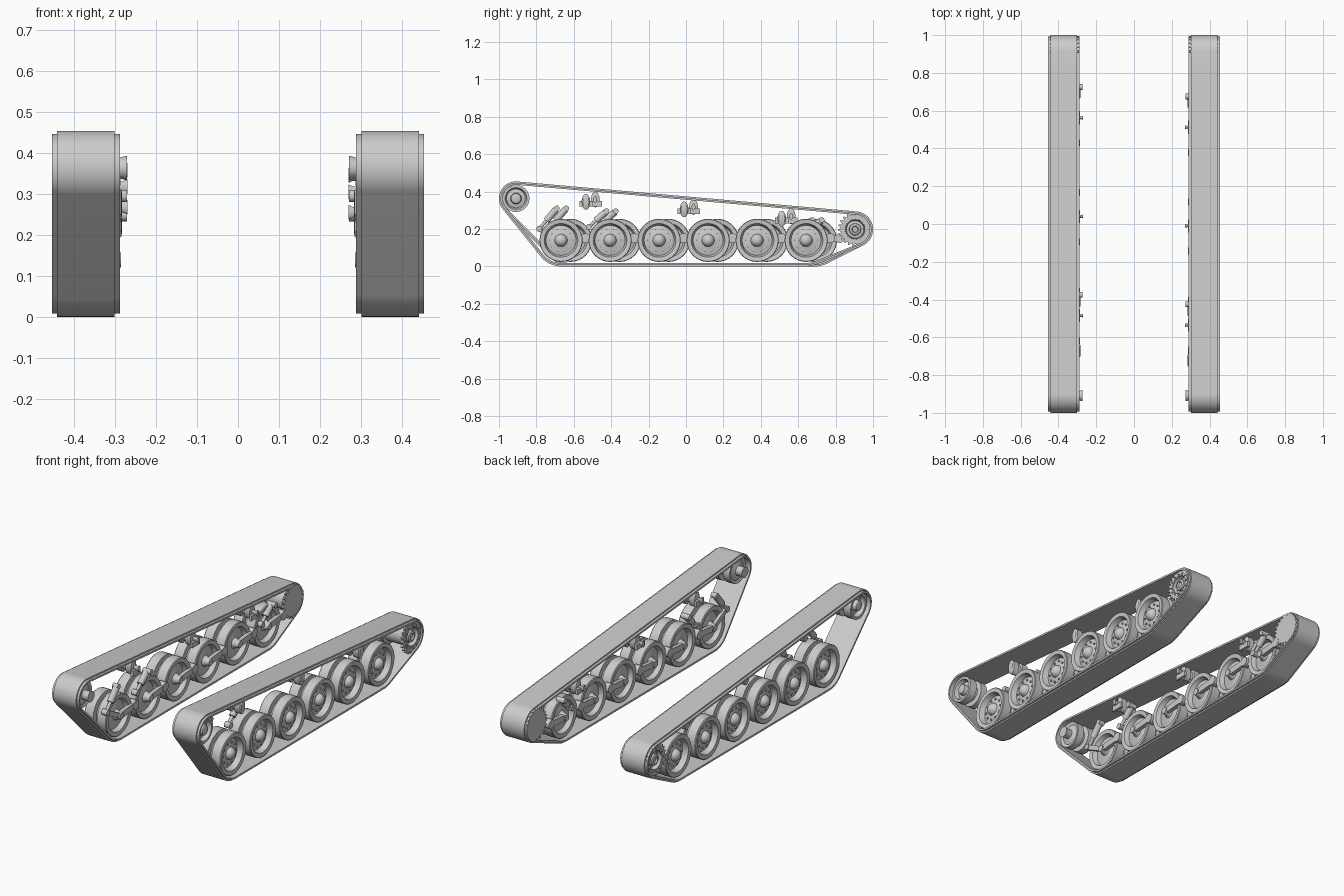
import bpy, bmesh, math
from mathutils import Vector, Matrix
from mathutils.geometry import convex_hull_2d

cube = bpy.data.objects.get("Cube")
if cube:
    bpy.data.objects.remove(cube)

steel = bpy.data.materials.new("plain_grey_steel")
steel.use_nodes = True
GREY = (0.6, 0.6, 0.6, 1)
steel.diffuse_color = GREY
steel.node_tree.nodes["Principled BSDF"].inputs["Base Color"].default_value = GREY

MID = 0.3715          # distance of each track's centre plane from the middle
TAU = 2 * math.pi


def finish(name, bm, angle=35):
    bmesh.ops.remove_doubles(bm, verts=bm.verts, dist=1e-5)
    bmesh.ops.recalc_face_normals(bm, faces=bm.faces)
    mesh = bpy.data.meshes.new(name)
    bm.to_mesh(mesh)
    bm.free()
    mesh.materials.append(steel)
    ob = bpy.data.objects.new(name, mesh)
    bpy.context.collection.objects.link(ob)
    bpy.ops.object.select_all(action='DESELECT')
    ob.select_set(True)
    bpy.context.view_layer.objects.active = ob
    bpy.ops.object.shade_smooth_by_angle(angle=math.radians(angle))
    return ob


def loft(name, rings, wrap):
    """Skin a closed series of cross-sections; wrap closes each section too."""
    bm = bmesh.new()
    rows = [[bm.verts.new(p) for p in ring] for ring in rings]
    n = len(rows[0])
    for i, a in enumerate(rows):
        b = rows[(i + 1) % len(rows)]
        for j in range(n if wrap else n - 1):
            k = (j + 1) % n
            bm.faces.new((a[j], a[k], b[k], b[j]))
    return finish(name, bm)


def lathe(name, side, y, z, profile, seg=40, squash=1.0):
    """Turn (outward offset, radius) points about a sideways axle."""
    rings = []
    for i in range(seg):
        c, s = math.cos(TAU * i / seg), math.sin(TAU * i / seg)
        rings.append([(side * (MID + u), y + r * c * squash, z + r * s) for u, r in profile])
    return loft(name, rings, False)


def axle(name, side, y, z, u0, u1, r, seg=16):
    return lathe(name, side, y, z, [(u0, 0), (u0, r), (u1, r), (u1, 0)], seg)


def rod(name, p, q, r, seg=16):
    p, q = Vector(p), Vector(q)
    turn = (q - p).to_track_quat('Z', 'Y').to_matrix().to_4x4()
    bm = bmesh.new()
    bmesh.ops.create_cone(bm, cap_ends=True, segments=seg, radius1=r, radius2=r,
                          depth=(q - p).length,
                          matrix=Matrix.Translation((p + q) / 2) @ turn)
    return finish(name, bm)


def bar(name, p, q, width, height):
    """Rectangular bar between two points in a plane of constant x."""
    p, q = Vector(p), Vector(q)
    d = q - p
    bm = bmesh.new()
    bmesh.ops.create_cube(bm, size=1, matrix=Matrix.Translation((p + q) / 2)
                          @ Matrix.Rotation(math.atan2(d.z, d.y), 4, 'X')
                          @ Matrix.Diagonal((width, d.length, height, 1)))
    return finish(name, bm)


def bolts(name, side, y, z, u, radius, count, size):
    bm = bmesh.new()
    for i in range(count):
        a = TAU * i / count
        place = Matrix.Translation((side * (MID + u), y + radius * math.cos(a),
                                    z + radius * math.sin(a)))
        bmesh.ops.create_cone(bm, cap_ends=True, segments=6, radius1=size, radius2=size,
                              depth=0.014, matrix=place @ Matrix.Rotation(TAU / 4, 4, 'Y'))
    return finish(name, bm)


def belt(name, side, circles):
    """Stepped band stretched around the wheels."""
    samples = [(y, z, r, TAU * i / 128) for y, z, r in circles for i in range(128)]
    hull = convex_hull_2d([(y + r * math.cos(a), z + r * math.sin(a))
                           for y, z, r, a in samples])
    half = [(0.07, 0), (0.07, 0.008), (0.083, 0.008), (0.083, 0.018)]
    section = half + [(-u, d) for u, d in reversed(half)]
    rings = []
    for i in hull:
        y, z, r, a = samples[i]
        rings.append([(side * (MID + u), y + (r - d) * math.cos(a),
                       z + (r - d) * math.sin(a)) for u, d in section])
    return loft(name, rings, True)


def gear(name, side, y, z, u0, u1, inner, root, tip, teeth):
    rings = []
    for i in range(teeth * 4):
        a = TAU * i / (teeth * 4)
        r = tip if i % 4 < 2 else root
        c, s = math.cos(a), math.sin(a)
        rings.append([(side * (MID + u), y + q * c, z + q * s)
                      for u, q in ((u0, inner), (u0, r), (u1, r), (u1, inner))])
    return loft(name, rings, True)


WHEEL = [(-.086, 0), (-.086, .018), (-.064, .022), (-.05, .03), (-.04, .08), (-.065, .09),
         (-.068, .112), (-.064, .115), (-.012, .115), (-.012, .085), (.012, .085),
         (.012, .115), (.064, .115), (.068, .112), (.065, .09), (.035, .08), (.045, .034),
         (.058, .03), (.068, .022), (.074, .01), (.074, 0)]
IDLER = [(-.1, 0), (-.1, .03), (-.085, .026), (-.06, .026), (-.05, .055), (-.055, .072),
         (-.015, .072), (-.012, .045), (.012, .045), (.015, .072), (.06, .072), (.06, .058),
         (.035, .05), (.04, .03), (.062, .026), (.066, .018), (.066, 0)]
DRUM = [(-.082, 0), (-.082, .072), (-.06, .072), (-.055, .055), (.05, .055), (.058, .068),
        (.076, .068), (.076, .054), (.05, .046), (.052, .032), (.07, .03), (.074, .018),
        (.066, .014), (.066, 0)]
ROLLER = [(-.102, 0), (-.102, .018), (-.09, .013), (-.07, .013), (-.066, .042), (-.03, .042),
          (-.028, .025), (-.008, .025), (-.006, .042), (.03, .042), (.036, .03), (.036, 0)]

IDLER_Y, IDLER_Z = -0.909, 0.363
DRIVE_Y, DRIVE_Z = 0.904, 0.198
AXLE_Z = 0.139

for side, label, shift in ((1, "left", 0.0), (-1, "right", 0.05)):
    wheels = [-0.668 + 0.262 * i + shift for i in range(6)]
    inner = side * (MID - 0.07)

    # track belt
    belt(label + "_track", side, [(IDLER_Y, IDLER_Z, .091), (wheels[0], AXLE_Z, AXLE_Z),
                                  (wheels[-1], AXLE_Z, AXLE_Z), (DRIVE_Y, DRIVE_Z, .096)])

    # front idler
    lathe(label + "_idler", side, IDLER_Y, IDLER_Z, IDLER)

    # rear drive sprocket with two toothed rims
    lathe(label + "_sprocket_drum", side, DRIVE_Y, DRIVE_Z, DRUM)
    for u in (-.082, .062):
        gear(label + "_sprocket_rim", side, DRIVE_Y, DRIVE_Z, u, u + .012,
             .05, .078, .091, 22)
    bolts(label + "_sprocket_bolts", side, DRIVE_Y, DRIVE_Z, .074, .061, 12, .004)

    # road wheels on trailing arms
    for i, y in enumerate(wheels):
        tag = f"{label}_{i + 1}"
        lathe("road_wheel_" + tag, side, y, AXLE_Z, WHEEL)
        bolts("wheel_bolts_" + tag, side, y, AXLE_Z, .04, .058, 10, .005)
        bar("swing_arm_" + tag, (inner, y, AXLE_Z), (inner, y + .13, AXLE_Z + .012), .022, .034)
        axle("arm_pivot_" + tag, side, y + .13, AXLE_Z + .012, -.083, -.045, .026)

    # return rollers under the upper run
    for i, (y, z) in enumerate(((-.535, .345), (-.01, .305), (.512, .255))):
        lathe(f"return_roller_{label}_{i + 1}", side, y + shift, z + shift * .25,
              ROLLER, 28, .55)
        bar(f"roller_bracket_{label}_{i + 1}", (inner - side * .008, y + shift - .035, z - .01),
            (inner - side * .008, y + shift + .035, z - .01), .014, .03)

    # shock absorbers
    for i, (y0, z0, y1, z1) in enumerate(((-.785, .2, -.69, .31), (-.52, .21, -.425, .295),
                                          (.585, .17, .675, .248))):
        low, high = Vector((inner, y0 + shift, z0)), Vector((inner, y1 + shift, z1))
        tag = f"{label}_{i + 1}"
        rod("shock_piston_" + tag, low, high, .009)
        rod("shock_body_" + tag, low.lerp(high, .4), low.lerp(high, .95), .018)
        axle("shock_foot_" + tag, side, low.y, low.z, -.084, -.05, .016)
        axle("shock_mount_" + tag, side, high.y, high.z, -.1 if i else -.084, -.05, .015)

    # link from the first wheel to its shock absorber
    bar(label + "_shock_link", (inner, wheels[0], AXLE_Z),
        (inner, wheels[0] - .117, .2), .018, .026)
